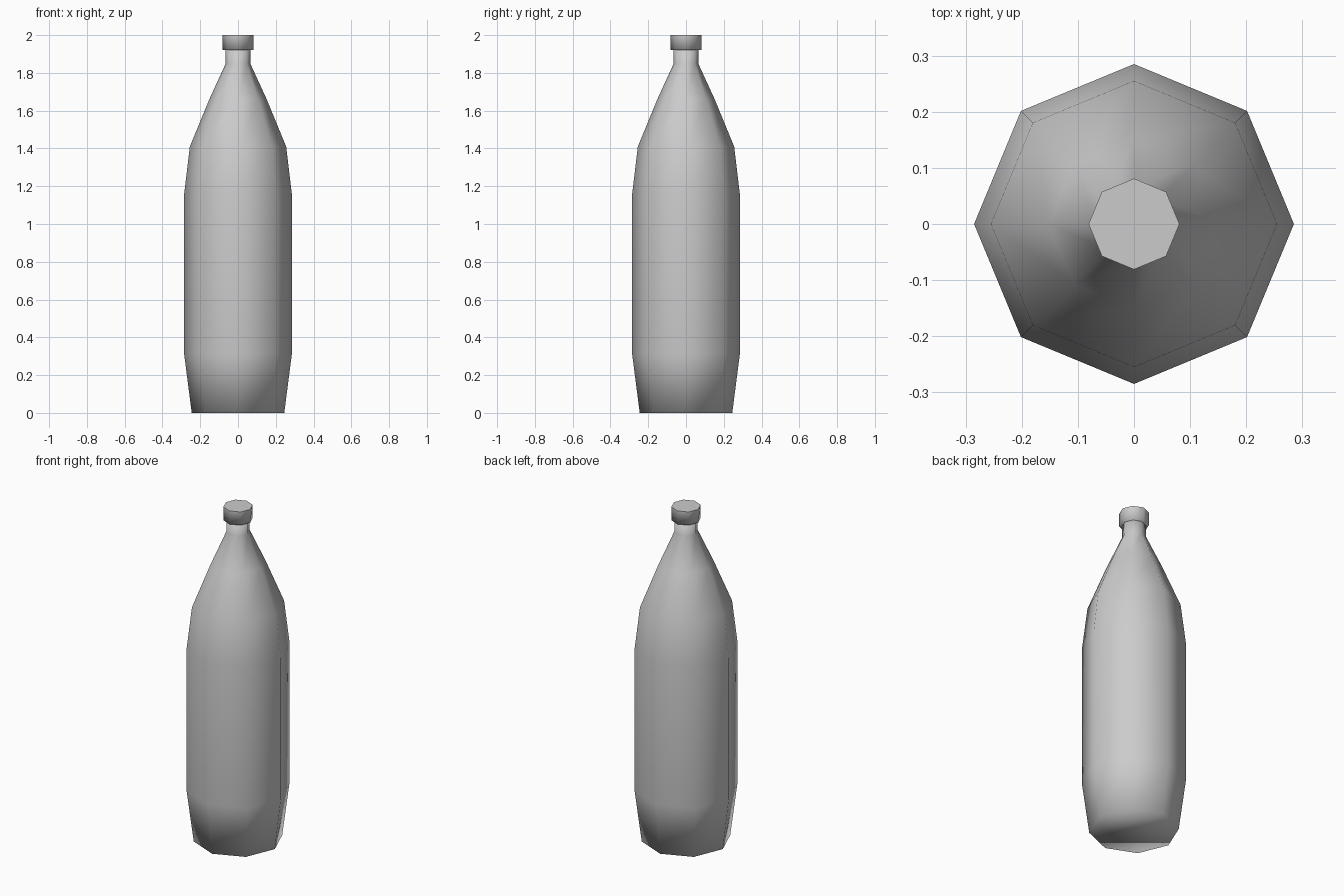
import bpy, bmesh, math

cube = bpy.data.objects.get("Cube")
if cube:
    bpy.data.objects.remove(cube, do_unlink=True)

SIDES = 8

grey = bpy.data.materials.new("plain_grey")
grey.use_nodes = True
colour = (0.6, 0.6, 0.6, 1)
grey.diffuse_color = colour
grey.node_tree.nodes["Principled BSDF"].inputs["Base Color"].default_value = colour


def lathe(name, profile, sharp_top=False):
    """Turn a (radius, height) profile into a closed eight-sided solid."""
    bm = bmesh.new()
    rings = []
    for r, z in profile:
        angles = [math.tau * i / SIDES for i in range(SIDES)]
        rings.append([bm.verts.new((r * math.cos(a), r * math.sin(a), z)) for a in angles])
    for low, high in zip(rings, rings[1:]):
        for i in range(SIDES):
            j = (i + 1) % SIDES
            bm.faces.new((low[i], low[j], high[j], high[i]))
    bm.faces.new(rings[0][::-1])
    top = bm.faces.new(rings[-1])
    for face in bm.faces:
        face.smooth = True
    if sharp_top:
        for edge in top.edges:
            edge.smooth = False
    mesh = bpy.data.meshes.new(name)
    bm.to_mesh(mesh)
    bm.free()
    mesh.materials.append(grey)
    obj = bpy.data.objects.new(name, mesh)
    bpy.context.collection.objects.link(obj)
    return obj


# Body: tapered foot, straight wall, shoulder and neck
lathe("bottle_body", [(0.245, 0), (0.285, 0.31), (0.285, 1.16), (0.255, 1.41),
                      (0.152, 1.66), (0.065, 1.85), (0.065, 1.93)])

# Cap: short collar with a flat, crisp top
lathe("bottle_cap", [(0.081, 1.92), (0.081, 2.0)], sharp_top=True)
